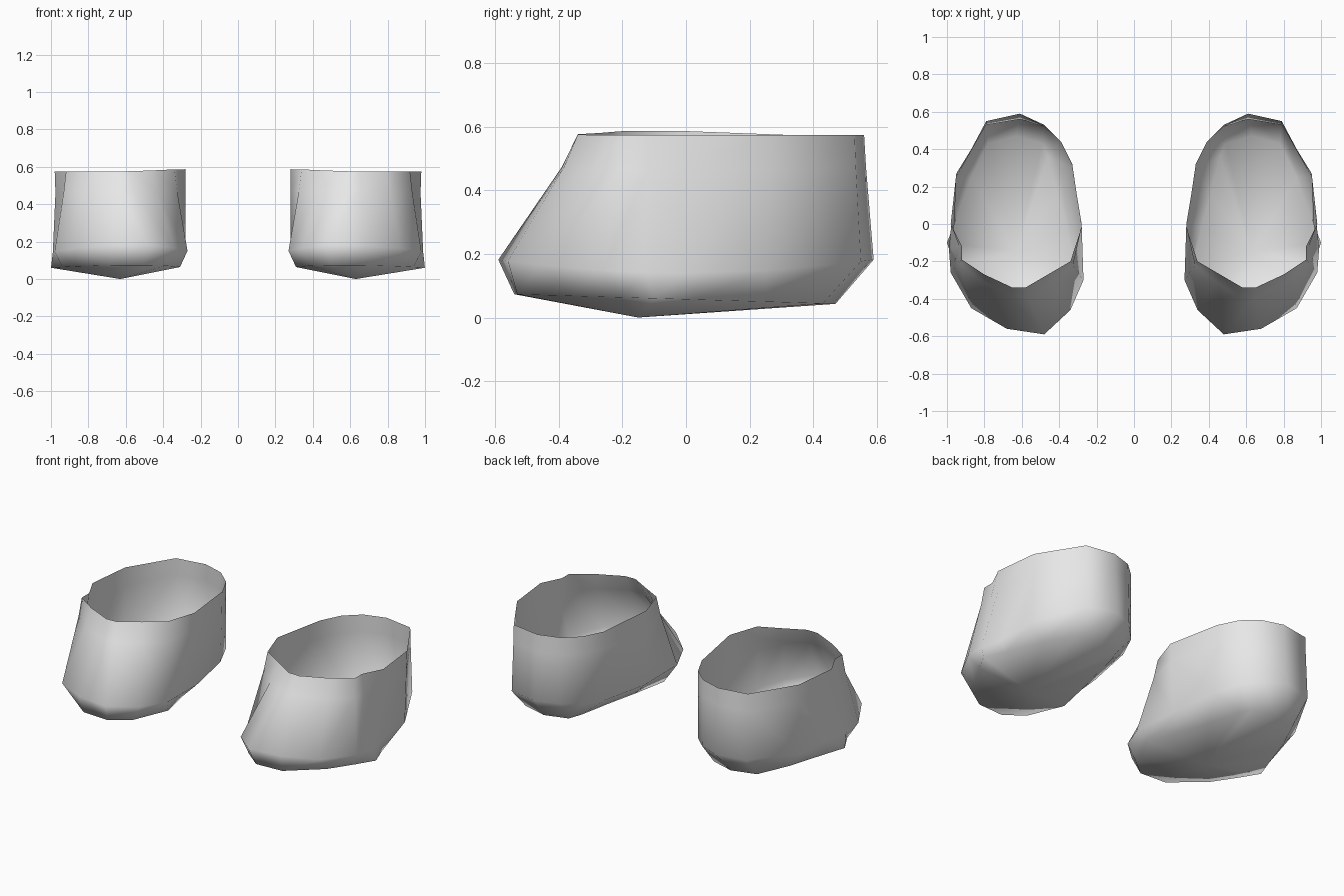
import bpy
import bmesh
from mathutils import Vector

cube = bpy.data.objects.get("Cube")
if cube:
    bpy.data.objects.remove(cube, do_unlink=True)

grey = bpy.data.materials.new("light_grey")
grey.use_nodes = True
colour = (0.8, 0.8, 0.8, 1.0)
grey.diffuse_color = colour
grey.node_tree.nodes["Principled BSDF"].inputs["Base Color"].default_value = colour

# Outlines of the left shoe, from the heel along the inner side to the toe and back
SOLE = [(.63, .47), (.49, .43), (.46, .36), (.41, .16), (.36, -.02),
        (.31, -.23), (.39, -.45), (.5, -.54), (.67, -.53), (.85, -.36),
        (.94, -.21), (1, -.1), (.95, .03), (.87, .25), (.78, .43)]
WELT = [(.61, .59), (.48, .53), (.39, .44), (.33, .3), (.28, 0),
        (.27, -.3), (.34, -.46), (.48, -.59), (.68, -.56), (.87, -.45),
        (.98, -.26), (.99, -.13), (.96, 0), (.95, .25), (.79, .55)]
RIM = [(.61, .56), (.48, .52), (.39, .44), (.33, .32), (.28, -.02),
       (.34, -.2), (.46, -.27), (.58, -.34), (.65, -.34), (.8, -.27),
       (.92, -.19), (.92, -.12), (.98, 0), (.95, .27), (.79, .53)]


def sole_height(x, y):
    return 0.057 - 0.03 * y


def welt_height(x, y):
    return 0.14 + 0.12 * y * y


def rim_height(x, y):
    """Nearly level, with a low crest on the inner side."""
    inner = max(0, min(1, (0.7 - x) / 0.35))
    return 0.574 + 0.016 * inner * max(0, 1 - abs(y + 0.1) / 0.4)


def ring(outline, height):
    return [Vector((x, y, height(x, y))) for x, y in outline]


def instep_ring(low, high):
    """Ring between welt and rim, drawn in a little at the instep."""
    result = []
    for a, b in zip(low, high):
        p = a.lerp(b, 0.8)
        p.z = a.z + (b.z - a.z) * 0.74
        result.append(p)
    return result


def build_shoe(name, side):
    bm = bmesh.new()
    welt, rim = ring(WELT, welt_height), ring(RIM, rim_height)
    rings = [ring(SOLE, sole_height), welt, instep_ring(welt, rim), rim]
    loops = [[bm.verts.new((side * p.x, p.y, p.z)) for p in r] for r in rings]
    count = len(SOLE)

    # Upper walls, open at the rim
    for low, high in zip(loops, loops[1:]):
        for i in range(count):
            j = (i + 1) % count
            bm.faces.new((low[i], high[i], high[j], low[j]))

    # Shallow pointed sole
    tip = bm.verts.new((side * 0.63, -0.15, 0))
    for i in range(count):
        bm.faces.new((tip, loops[0][i], loops[0][(i + 1) % count]))

    if side < 0:
        bmesh.ops.reverse_faces(bm, faces=bm.faces[:])
    for face in bm.faces:
        face.smooth = True
    bm.normal_update()

    mesh = bpy.data.meshes.new(name)
    bm.to_mesh(mesh)
    bm.free()
    mesh.materials.append(grey)
    shoe = bpy.data.objects.new(name, mesh)
    bpy.context.collection.objects.link(shoe)


build_shoe("left_shoe", 1)
build_shoe("right_shoe", -1)
